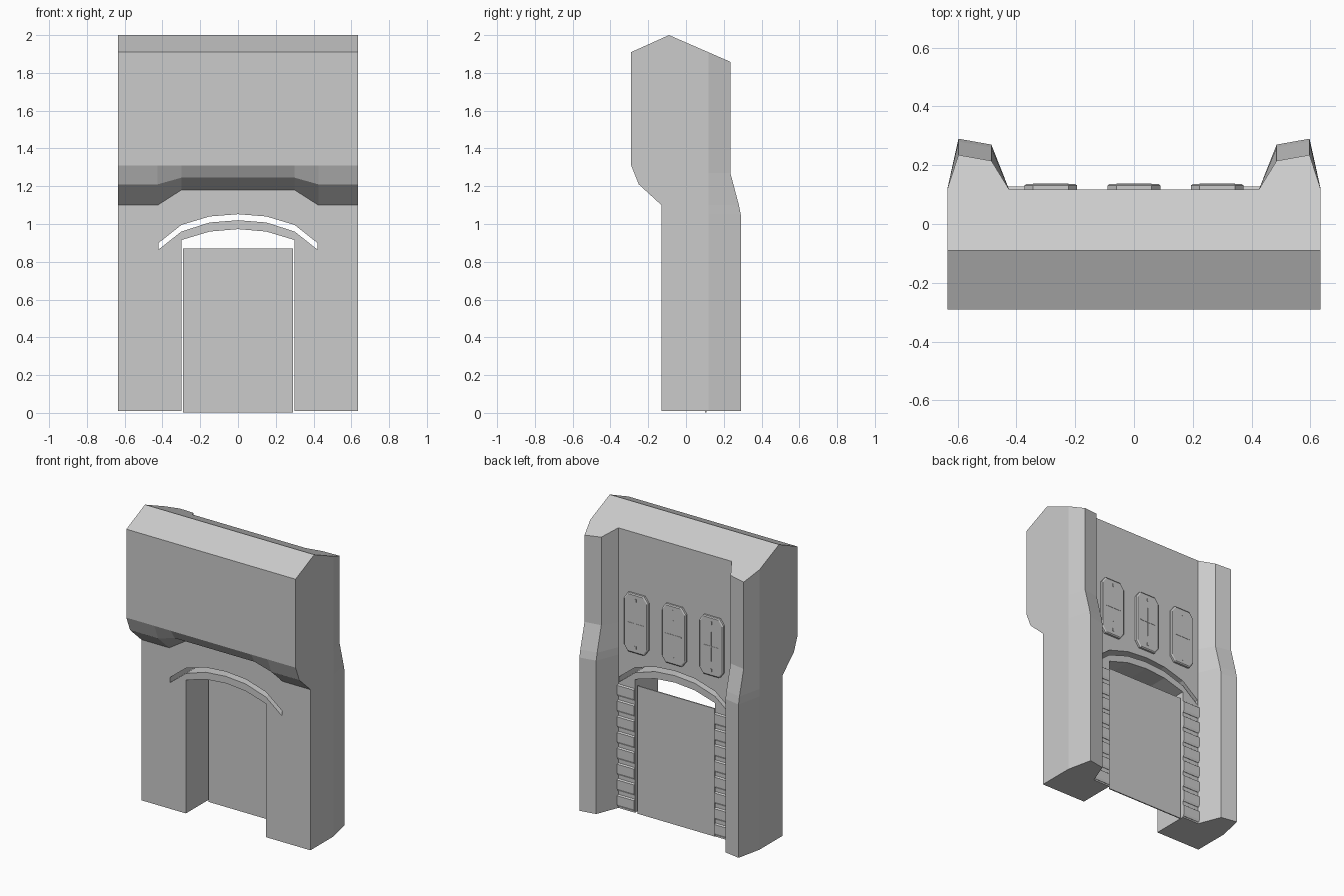
import bpy, bmesh

if "Cube" in bpy.data.objects:
    bpy.data.objects.remove(bpy.data.objects["Cube"])


def finish(name, bm):
    bmesh.ops.recalc_face_normals(bm, faces=bm.faces)
    me = bpy.data.meshes.new(name)
    bm.to_mesh(me)
    bm.free()
    ob = bpy.data.objects.new(name, me)
    bpy.context.collection.objects.link(ob)
    return ob


def loft(name, rings):
    """Skin closed rings of equal length and cap both ends."""
    bm = bmesh.new()
    vs = [[bm.verts.new(p) for p in r] for r in rings]
    n = len(rings[0])
    for a, b in zip(vs, vs[1:]):
        for i in range(n):
            j = (i + 1) % n
            bm.faces.new((a[i], a[j], b[j], b[i]))
    bm.faces.new(vs[0])
    bm.faces.new(vs[-1][::-1])
    return finish(name, bm)


def extrude_xz(name, pts, y0, y1):
    return loft(name, [[(x, y, z) for x, z in pts] for y in (y0, y1)])


def mirror_pts(half):
    """Left half of an arc, ending at x = 0, to the full arc."""
    return half + [(-x, z) for x, z in reversed(half[:-1])]


def cut(target, cutter):
    m = target.modifiers.new("cut", 'BOOLEAN')
    m.operation = 'DIFFERENCE'
    m.solver = 'EXACT'
    m.object = cutter
    bpy.context.view_layer.objects.active = target
    bpy.ops.object.modifier_apply(modifier=m.name)
    bpy.data.objects.remove(cutter)


BACK = 0.118


# Wall body: side profiles lofted along x, with corbel in front and pilasters behind
def section(x, low, mid, top_y, bend_y, base_y):
    top_z = 2.0 - (top_y + 0.09) * 0.435
    prof = [(-0.13, 0.01), (-0.13, low), (-0.25, mid), (-0.29, 1.31),
            (-0.29, 1.91), (-0.09, 2.0), (top_y, top_z), (top_y, 1.27),
            (bend_y, 1.10), (base_y, 1.05), (base_y, 0.01)]
    return [(x, y, z) for y, z in prof]


half = [(0.635, 1.10, 1.21, BACK, BACK, BACK),
        (0.597, 1.10, 1.21, 0.235, 0.280, 0.290),
        (0.485, 1.10, 1.21, 0.215, 0.260, 0.270),
        (0.425, 1.10, 1.21, BACK, BACK, BACK),
        (0.300, 1.18, 1.245, BACK, BACK, BACK)]
rings = [section(-s[0], *s[1:]) for s in half] + [section(*s) for s in reversed(half)]
wall = loft("gate_wall", rings)

# Doorway and the thin arched slot above it
cut(wall, extrude_xz("doorway_cutter", mirror_pts(
    [(-0.30, -0.1), (-0.30, 0.915), (-0.15, 0.96), (0, 0.973)]), -0.5, 0.5))
upper = mirror_pts([(-0.42, 0.90), (-0.30, 0.995), (-0.15, 1.04), (0, 1.052)])
lower = mirror_pts([(-0.42, 0.865), (-0.30, 0.96), (-0.15, 1.008), (0, 1.02)])
cut(wall, extrude_xz("slot_cutter", upper + lower[::-1], -0.5, 0.5))

# Door slab
extrude_xz("door", [(-0.29, 0.003), (0.29, 0.003), (0.29, 0.87), (-0.29, 0.87)],
           0.10, 0.108)

# Stepped ribs on the rear door jambs
for side, s in (("left", -1), ("right", 1)):
    for i in range(8):
        z = 0.02 + i * 0.107
        prof = [(BACK - 0.01, z), (BACK + 0.003, z), (BACK + 0.009, z + 0.015),
                (BACK + 0.009, z + 0.075), (BACK - 0.01, z + 0.09)]
        loft(f"jamb_rib_{side}_{i}",
             [[(s * x, y, zz) for y, zz in prof] for x in (0.302, 0.428)])


# Chamfered rear wall panels with a cross strip and small studs
def box(name, cx, cz, w, h, y0, y1):
    extrude_xz(name, [(cx - w, cz - h), (cx + w, cz - h),
                      (cx + w, cz + h), (cx - w, cz + h)], y0, y1)


def octagon(cx, cz, w, h, a, b):
    return [(cx - w, cz - h + b), (cx - w + a, cz - h), (cx + w - a, cz - h),
            (cx + w, cz - h + b), (cx + w, cz + h - b), (cx + w - a, cz + h),
            (cx - w + a, cz + h), (cx - w, cz + h - b)]


for i, cx in enumerate((-0.283, 0, 0.283)):
    cz = 1.30
    outer, inner = octagon(cx, cz, 0.09, 0.20, 0.03, 0.04), octagon(cx, cz, 0.083, 0.193, 0.028, 0.038)
    loft(f"panel_{i}", [[(x, y, z) for x, z in o] for o, y in
                        ((outer, BACK - 0.005), (outer, 0.131), (inner, 0.136))])
    box(f"panel_upright_{i}", cx, cz, 0.003, 0.10, 0.13, 0.138)
    box(f"panel_crossbar_{i}", cx, cz, 0.06, 0.003, 0.13, 0.138)
    for k in (-1, 1):
        box(f"panel_stud_{i}_{k}", cx, cz + k * 0.16, 0.006, 0.01, 0.13, 0.138)
